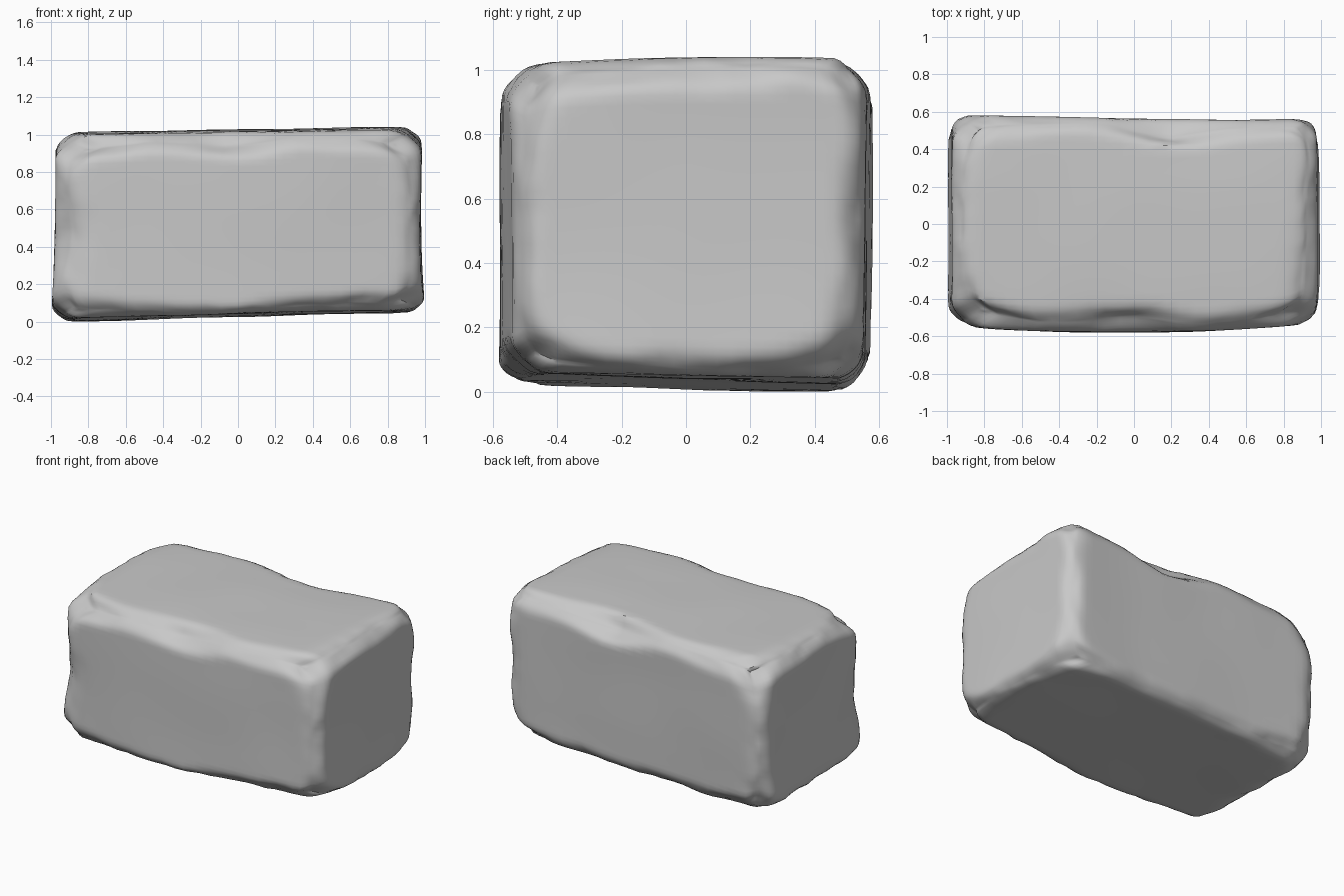
import bpy
import bmesh
from math import exp
from mathutils import Vector, noise

cube = bpy.data.objects.get("Cube")
if cube:
    bpy.data.objects.remove(cube, do_unlink=True)

HALF = Vector((0.99, 0.57, 0.505))
# Worn places: centre in unit-box space, extra rounding, reach
CHIPS = [((-0.9, -1, 1), 0.12, 0.35), ((1, -1, 1), 0.1, 0.4),
         ((-1, 1, 1), 0.1, 0.4), ((1, 1, 1), 0.04, 0.3),
         ((1, -1, -1), 0.06, 0.35), ((-1, 1, -1), 0.06, 0.35),
         ((-1, -1, -1), 0.04, 0.3), ((1, 0.9, -1), 0.07, 0.3),
         ((-1, -1, -0.1), 0.08, 0.5), ((-1, 0, -1), 0.03, 0.4),
         ((0.4, -1, -1), 0.04, 0.25), ((-0.05, -1, -1), -0.04, 0.25),
         ((-0.05, -1, 1), 0.14, 0.3), ((0.22, 1, 1), 0.17, 0.3),
         ((1, -0.2, 1), 0.05, 0.4)]


def mix(a, b, t):
    return a + (b - a) * (t + 1) / 2


def wear(u):
    """Rounding radius at a point of the unit box."""
    p = u * HALF
    r = 0.093 + 0.03 * noise.noise(p * 4.5) + 0.015 * noise.noise(p * 10)
    for centre, depth, reach in CHIPS:
        r += depth * exp(-((u - Vector(centre)).length / reach) ** 2)
    return max(r, 0.05)


def round_off(u):
    """Pull a box point inward along its ray to the worn edge."""
    r = wear(u)
    radii = Vector((1.3 * r, r, r))
    low, high = 0.5, 1.0
    for _ in range(16):
        t = (low + high) / 2
        total = sum(max((abs(c) * t - 1) * h / w + 1, 0) ** 1.7
                    for c, h, w in zip(u, HALF, radii))
        low, high = (low, t) if total > 1 else (t, high)
    return u * low


def skew(p):
    """Give the six sides their slope and bulge."""
    x, y, z = p
    bottom = mix(0.01, 0.06, x) - 0.01 * y + 0.008 * (1 - x * x)
    top = mix(1.005, 1.035, x) + 0.008 * y + 0.015 * (1 - y * y)
    left = mix(-1.0, -0.975, z) + 0.01 * (1 - z * z)
    right = mix(0.99, 0.98, z) + 0.01 * (1 - y * y) - 0.015 * (1 - z * z)
    front = -0.535 - 0.04 * (1 - x * x) + 0.008 * x
    back = mix(0.588, 0.56, x) + 0.005 * z - 0.01 * (1 - x * x)
    q = Vector((mix(left, right, x), mix(front, back, y), mix(bottom, top, z)))
    # gentle unevenness of the faces
    return q + 0.006 * noise.noise_vector(q * 2.2)


# Stone block
bm = bmesh.new()
bmesh.ops.create_cube(bm, size=2)
bmesh.ops.subdivide_edges(bm, edges=bm.edges[:], cuts=31, use_grid_fill=True)
for v in bm.verts:
    # gather the grid lines toward the edges
    u = Vector(c * (1.35 - 0.35 * c * c) for c in v.co)
    v.co = skew(round_off(u))

# Centre the block and stand it on the ground
low = Vector(min(v.co[i] for v in bm.verts) for i in range(3))
high = Vector(max(v.co[i] for v in bm.verts) for i in range(3))
base = Vector(((low.x + high.x) / 2, (low.y + high.y) / 2, low.z))
bmesh.ops.translate(bm, verts=bm.verts[:], vec=-base)
mesh = bpy.data.meshes.new("stone_block")
bm.to_mesh(mesh)
bm.free()
block = bpy.data.objects.new("stone_block", mesh)
bpy.context.collection.objects.link(block)

# Grey stone
mat = bpy.data.materials.new("grey_stone")
mat.use_nodes = True
grey = (0.58, 0.58, 0.58, 1)
mat.diffuse_color = grey
mat.node_tree.nodes["Principled BSDF"].inputs["Base Color"].default_value = grey
mesh.materials.append(mat)

# Smooth shading with sharp chipped edges
bpy.context.view_layer.objects.active = block
block.select_set(True)
bpy.ops.object.shade_smooth_by_angle(angle=0.6)
